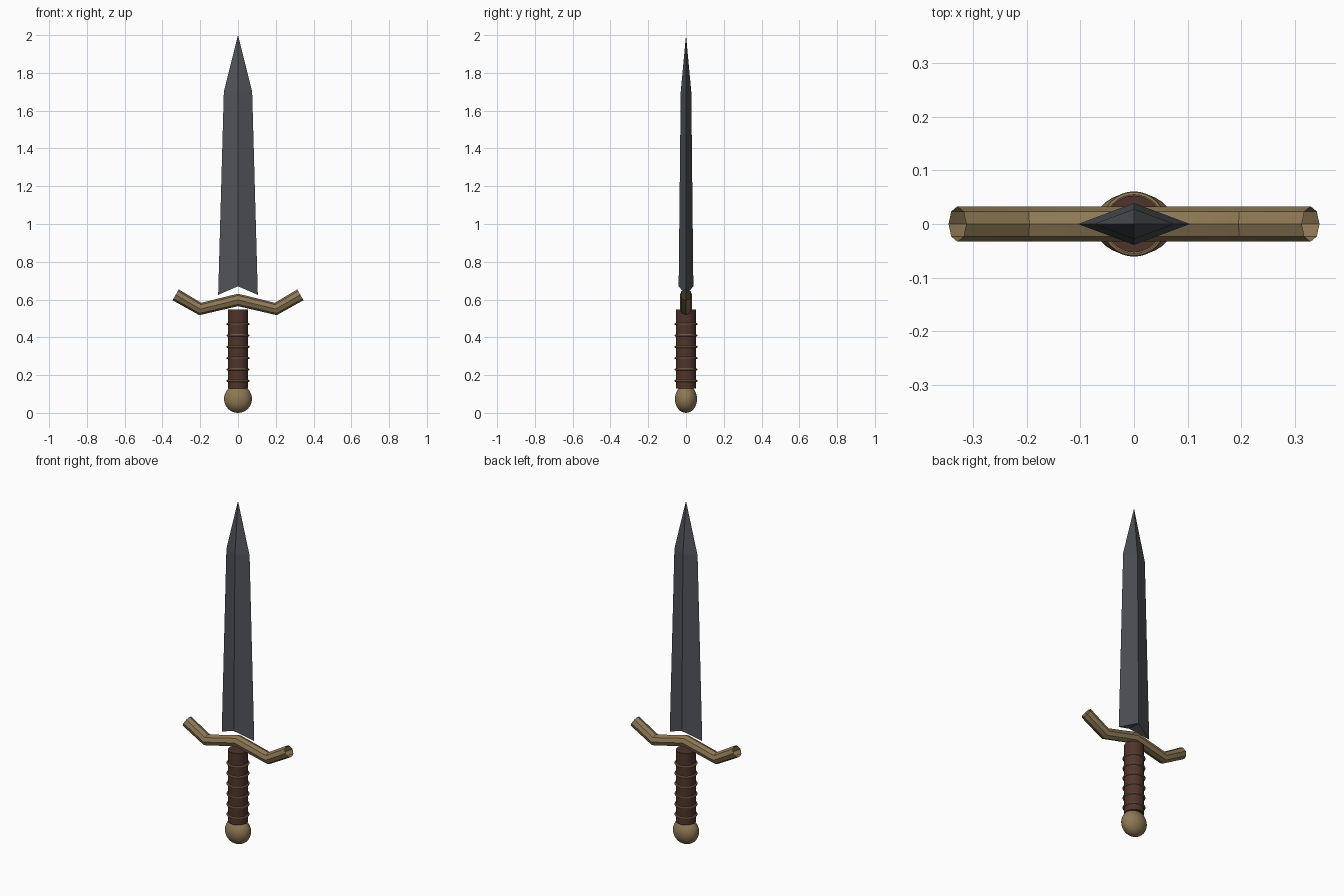
import bpy
import bmesh
import math

cube = bpy.data.objects.get("Cube")
if cube:
    bpy.data.objects.remove(cube, do_unlink=True)


def material(name, rgb):
    mat = bpy.data.materials.new(name)
    mat.use_nodes = True
    color = (*rgb, 1)
    mat.diffuse_color = color
    mat.node_tree.nodes["Principled BSDF"].inputs["Base Color"].default_value = color
    return mat


steel = material("dark steel", (0.08, 0.086, 0.095))
brass = material("aged brass", (0.27, 0.19, 0.09))
leather = material("brown leather", (0.08, 0.034, 0.024))


def finish(name, mat, smooth=True):
    obj = bpy.context.object
    obj.name = name
    obj.data.materials.append(mat)
    if smooth:
        bpy.ops.object.shade_smooth_by_angle(angle=math.radians(40))
    return obj


# Blade: diamond sections rising to a point, with a notched base
def diamond(bm, width, depth, edge_z, ridge_z):
    points = [(width, 0, edge_z), (0, depth, ridge_z),
              (-width, 0, edge_z), (0, -depth, ridge_z)]
    return [bm.verts.new(p) for p in points]


bm = bmesh.new()
base = diamond(bm, 0.105, 0.039, 0.625, 0.67)
shoulder = diamond(bm, 0.075, 0.028, 1.70, 1.70)
tip = bm.verts.new((0, 0, 2))
for i in range(4):
    j = (i + 1) % 4
    bm.faces.new((base[i], base[j], shoulder[j], shoulder[i]))
    bm.faces.new((shoulder[i], shoulder[j], tip))
bm.faces.new((base[0], base[3], base[1]))
bm.faces.new((base[2], base[1], base[3]))
bmesh.ops.recalc_face_normals(bm, faces=bm.faces)
mesh = bpy.data.meshes.new("blade")
bm.to_mesh(mesh)
bm.free()
mesh.materials.append(steel)
bpy.context.collection.objects.link(bpy.data.objects.new("blade", mesh))

# Crossguard: a bent open tube
half = [(0.33, 0.625), (0.2, 0.55)]
path = [(-x, z) for x, z in half] + [(0, 0.598)] + half[::-1]
curve = bpy.data.curves.new("crossguard", "CURVE")
curve.dimensions = "3D"
curve.bevel_depth = 0.033
curve.bevel_resolution = 2
spline = curve.splines.new("POLY")
spline.points.add(len(path) - 1)
for point, (x, z) in zip(spline.points, path):
    point.co = (x, 0, z, 1)
guard = bpy.data.objects.new("crossguard", curve)
bpy.context.collection.objects.link(guard)
bpy.ops.object.select_all(action="DESELECT")
guard.select_set(True)
bpy.context.view_layer.objects.active = guard
bpy.ops.object.convert(target="MESH")
finish("crossguard", brass)

# Grip
bottom, top = 0.13, 0.548
bpy.ops.mesh.primitive_cylinder_add(vertices=32, radius=0.053, depth=top - bottom,
                                    location=(0, 0, (top + bottom) / 2))
finish("grip", leather)

# Wire rings around the grip
for i in range(6):
    bpy.ops.mesh.primitive_torus_add(major_segments=32, minor_segments=8,
                                     major_radius=0.055, minor_radius=0.006,
                                     location=(0, 0, 0.17 + 0.06 * i))
    finish(f"grip_ring_{i + 1}", brass)

# Pommel: a slightly flattened ball
bpy.ops.mesh.primitive_uv_sphere_add(segments=32, ring_count=16, radius=0.074,
                                     location=(0, 0, 0.074))
bpy.context.object.scale.y = 0.79
finish("pommel", brass)
